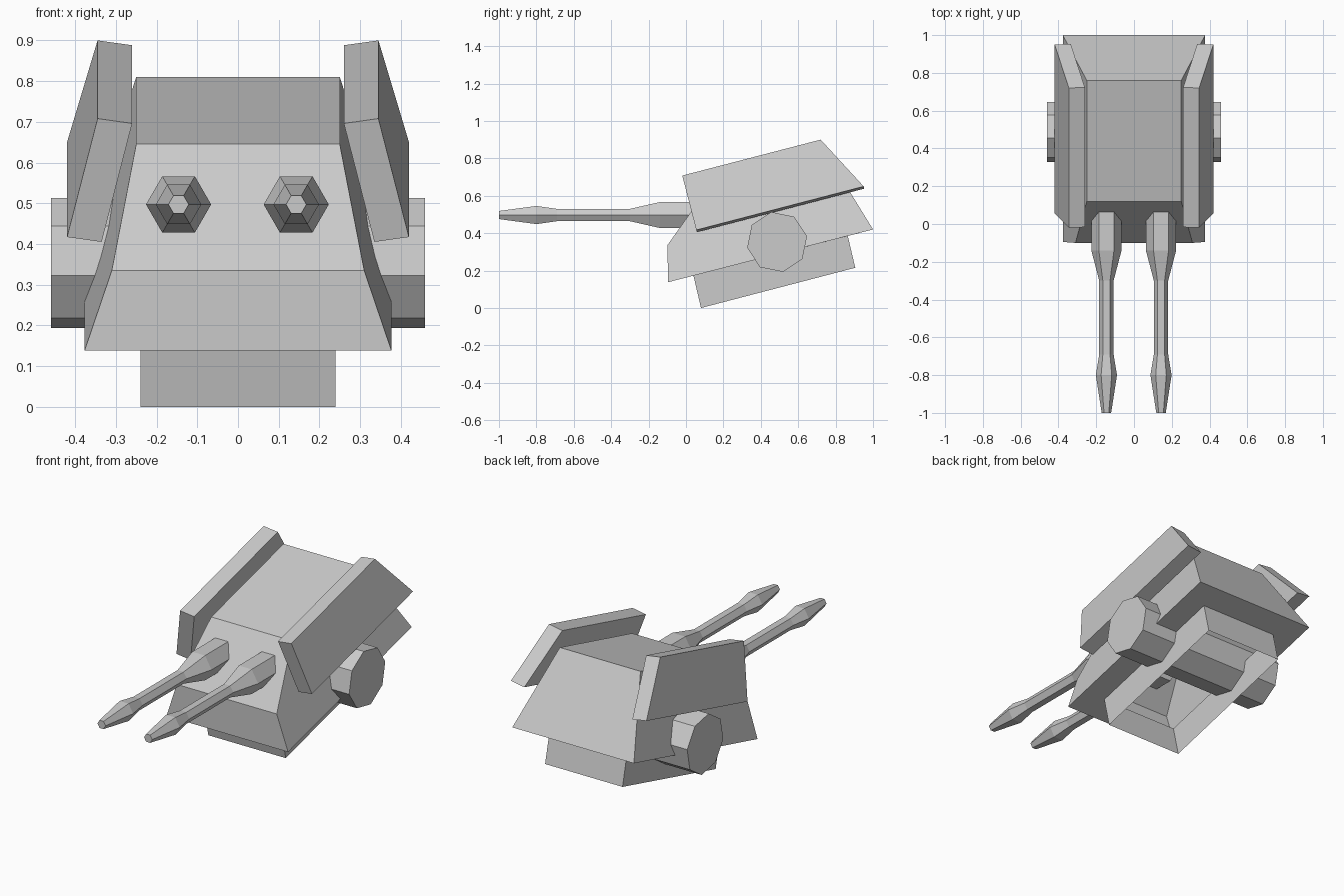
import bpy
import bmesh
import math

cube = bpy.data.objects.get("Cube")
if cube:
    bpy.data.objects.remove(cube, do_unlink=True)

grey = bpy.data.materials.new("plain grey")
grey.use_nodes = True
COLOUR = (0.6, 0.6, 0.6, 1)
grey.diffuse_color = COLOUR
grey.node_tree.nodes["Principled BSDF"].inputs["Base Color"].default_value = COLOUR


def make_object(name, bm):
    bmesh.ops.recalc_face_normals(bm, faces=bm.faces)
    mesh = bpy.data.meshes.new(name)
    bm.to_mesh(mesh)
    bm.free()
    mesh.materials.append(grey)
    obj = bpy.data.objects.new(name, mesh)
    bpy.context.collection.objects.link(obj)
    return obj


def bridge(bm, a, b):
    for i in range(len(a)):
        j = (i + 1) % len(a)
        bm.faces.new((a[i], a[j], b[j], b[i]))


def loft(name, rings):
    """Join rings of points and cap both ends."""
    bm = bmesh.new()
    loops = [[bm.verts.new(p) for p in ring] for ring in rings]
    for a, b in zip(loops, loops[1:]):
        bridge(bm, a, b)
    bm.faces.new(loops[0])
    bm.faces.new(loops[-1])
    return make_object(name, bm)


def ngon(sides, radius, start):
    angles = [start + math.tau * i / sides for i in range(sides)]
    return [(radius * math.cos(a), radius * math.sin(a)) for a in angles]


# Tilted hull: a shell with an underside ledge and an open skirt below it
def level(bm, half_width, front, rear):
    corners = ((-1, front), (1, front), (1, rear), (-1, rear))
    return [bm.verts.new((s * half_width, y, z)) for s, (y, z) in corners]


bm = bmesh.new()
skirt_bottom = level(bm, 0.24, (0.08, 0.0), (0.905, 0.215))
skirt_top = level(bm, 0.24, (0.04, 0.173), (0.865, 0.385))
hull_bottom = level(bm, 0.377, (-0.095, 0.138), (1.0, 0.42))
hull_top = level(bm, 0.25, (0.12, 0.645), (0.76, 0.81))
bridge(bm, skirt_bottom, skirt_top)
bridge(bm, skirt_top, hull_bottom)
kink = [bm.verts.new((s * 0.31, -0.1, 0.335)) for s in (-1, 1)]
fl, fr, rr, rl = hull_bottom
tfl, tfr, trr, trl = hull_top
for face in (
    (fl, fr, kink[1], kink[0]),
    (kink[0], kink[1], tfr, tfl),
    (fr, rr, trr, tfr, kink[1]),
    (fl, kink[0], tfl, trl, rl),
    (rr, rl, trl, trr),
    hull_top,
):
    bm.faces.new(face)
make_object("hull", bm)

# Sloped armour plates
outer = ((0.345, -0.02, 0.708), (0.345, 0.72, 0.9),
         (0.42, 0.95, 0.65), (0.42, 0.055, 0.417))
for side, s in (("left", 1), ("right", -1)):
    rings = [[(s * (x - d), y + 0.04 * d, z - 0.14 * d) for x, y, z in outer]
             for d in (0, 0.085)]
    loft(side + "_armour_plate", rings)

# Eight-sided axle through the hull
section = ngon(8, 0.163, math.radians(101))
loft("axle", [[(x, 0.487 + u, 0.353 + v) for u, v in section]
              for x in (-0.46, 0.46)])

# Six-sided gun barrels
profile = ((0.08, 0.08), (-0.14, 0.08), (-0.3, 0.038),
           (-0.69, 0.038), (-0.8, 0.056), (-1.0, 0.025))
for side, x in (("left", 0.143), ("right", -0.146)):
    loft(side + "_barrel", [[(x + u, y, 0.497 + v) for u, v in ngon(6, r, 0)]
                            for y, r in profile])
